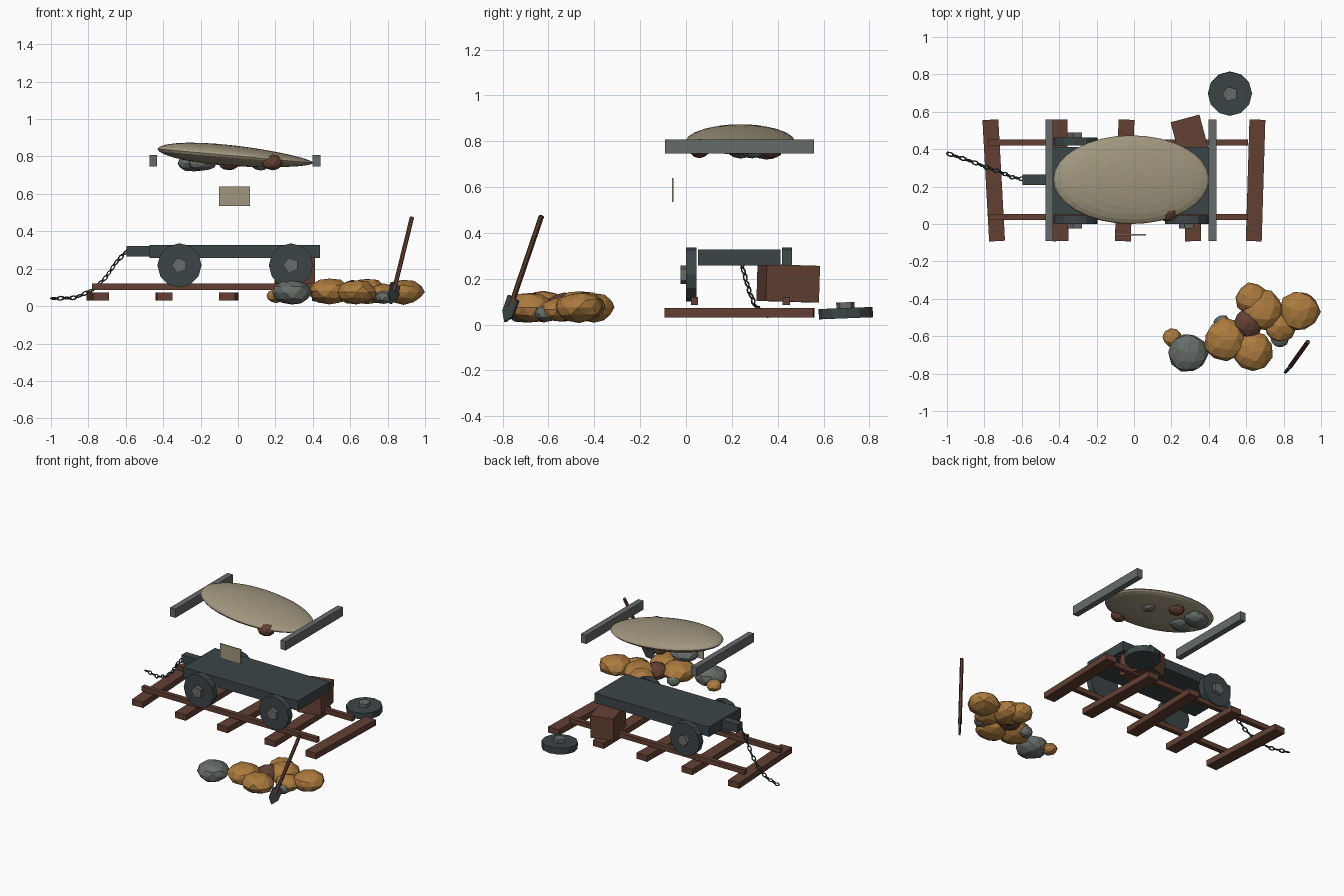
import bpy, bmesh, math, random
from mathutils import Vector, Matrix, Euler

random.seed(4)
cube = bpy.data.objects.get("Cube")
if cube:
    bpy.data.objects.remove(cube)


def material(name, r, g, b):
    col = tuple((c / 255) ** 2.2 for c in (r, g, b)) + (1,)
    m = bpy.data.materials.new(name)
    m.use_nodes = True
    m.diffuse_color = col
    m.node_tree.nodes["Principled BSDF"].inputs["Base Color"].default_value = col
    return m


WOOD = material("dark wood", 98, 66, 54)
IRON = material("dark iron", 62, 71, 72)
STEEL = material("grey steel", 102, 106, 104)
STONE = material("grey stone", 102, 108, 104)
ORE = material("orange ore", 170, 122, 64)
CLOTH = material("tan canvas", 160, 150, 126)


def finish(name, bm, mat, matrix=Matrix()):
    bmesh.ops.recalc_face_normals(bm, faces=bm.faces)
    mesh = bpy.data.meshes.new(name)
    bm.to_mesh(mesh)
    bm.free()
    mesh.materials.append(mat)
    ob = bpy.data.objects.new(name, mesh)
    ob.matrix_world = matrix
    bpy.context.collection.objects.link(ob)
    return ob


def place(loc, rot=(0, 0, 0)):
    return Matrix.Translation(loc) @ Euler(rot).to_matrix().to_4x4()


def box(name, loc, size, mat, rot=(0, 0, 0)):
    bm = bmesh.new()
    bmesh.ops.create_cube(bm, size=1)
    bmesh.ops.scale(bm, vec=size, verts=bm.verts)
    return finish(name, bm, mat, place(loc, rot))


def cylinder(name, radius, depth, sides, mat, matrix):
    bm = bmesh.new()
    bmesh.ops.create_cone(bm, cap_ends=True, segments=sides, radius1=radius,
                          radius2=radius, depth=depth)
    return finish(name, bm, mat, matrix)


def rock(name, loc, size, mat):
    bm = bmesh.new()
    bmesh.ops.create_icosphere(bm, subdivisions=2, radius=1)
    for v in bm.verts:
        v.co *= random.uniform(0.92, 1.04)
    bmesh.ops.scale(bm, vec=size, verts=bm.verts)
    return finish(name, bm, mat, place(loc, (0, 0, random.uniform(0, 0.3))))


def wheel(name, matrix):
    # local +z is the outer side
    cylinder(name, 0.118, 0.045, 12, IRON, matrix)
    hub = matrix @ Matrix.Translation((0, 0, 0.02)) @ Matrix.Rotation(math.pi / 2, 4, "Z")
    cylinder(name + "_hub", 0.042, 0.055, 5, STEEL, hub)


# Track
for i, (x, turn) in enumerate([(-0.75, 0.055), (-0.395, 0.01), (-0.05, -0.03),
                               (0.31, 0.02), (0.65, -0.03)]):
    box(f"sleeper_{i + 1}", (x, 0.233, 0.052), (0.085, 0.65, 0.042), WOOD, (0, 0, turn))
for side, y in (("front", 0.037), ("back", 0.437)):
    box(f"{side}_rail", (-0.085, y, 0.103), (1.39, 0.032, 0.034), WOOD)

# Cart bed and coupler
box("cart_bed", (-0.017, 0.232, 0.293), (0.91, 0.36, 0.07), IRON)
box("coupler", (-0.53, 0.237, 0.293), (0.13, 0.056, 0.058), IRON)

# Wheels: three fitted, one lying on the ground
front, back = math.pi / 2, -math.pi / 2
wheel("front_right_wheel", place((-0.313, 0.023, 0.218), (front, 0, 0)))
wheel("front_left_wheel", place((0.283, 0.023, 0.218), (front, 0, 0)))
wheel("back_right_wheel", place((-0.313, 0.441, 0.218), (back, 0, 0)))
wheel("loose_wheel", place((0.513, 0.697, 0.05), (0.04, 0, 0)))

# Crate propping up the corner without a wheel
box("prop_crate", (0.304, 0.446, 0.18), (0.16, 0.24, 0.16), WOOD, (-0.03, 0, 0.26))

# Chain
path = [Vector(p) for p in [(-0.59, 0.24, 0.30), (-0.65, 0.25, 0.235), (-0.71, 0.275, 0.15),
                            (-0.78, 0.3, 0.085), (-0.87, 0.335, 0.045), (-1.0, 0.378, 0.04)]]
links = 15
lengths = [(b - a).length for a, b in zip(path, path[1:])]


def along(d):
    for a, b, n in zip(path, path[1:], lengths):
        if d <= n:
            return a.lerp(b, d / n), (b - a).normalized()
        d -= n
    return path[-1], (path[-1] - path[-2]).normalized()


for i in range(links):
    pos, tangent = along((i + 0.5) * sum(lengths) / links)
    turn = Matrix.Rotation(math.pi / 2 * (i % 2) + 0.4, 4, "X")
    bpy.ops.mesh.primitive_torus_add(major_segments=8, minor_segments=4,
                                     major_radius=0.012, minor_radius=0.0045)
    link = bpy.context.object
    link.name = f"chain_link_{i + 1}"
    link.data.materials.append(IRON)
    link.matrix_world = (Matrix.Translation(pos) @ tangent.to_track_quat("X", "Z").to_matrix().to_4x4()
                         @ turn @ Matrix.Diagonal((1.45, 0.9, 1, 1)))

# Raised end bars and plate
for side, x in (("right", -0.453), ("left", 0.42)):
    box(f"{side}_end_bar", (x, 0.234, 0.777), (0.042, 0.65, 0.063), STEEL)
box("hanging_plate", (-0.018, -0.058, 0.588), (0.165, 0.008, 0.105), CLOTH)

# Canvas mound: flattened, tilted dome with a full profile
bm = bmesh.new()
bmesh.ops.create_uvsphere(bm, u_segments=32, v_segments=14, radius=1)
for v in bm.verts:
    v.co.z = math.copysign(abs(v.co.z) ** 1.1, v.co.z)
    v.co = (v.co.x * 0.418, v.co.y * 0.237, v.co.z * (0.055 - 0.012 * v.co.x))
finish("canvas_mound", bm, CLOTH, place((-0.015, 0.237, 0.803), (0, 0.09, 0)))

# Load under the canvas
for i, (loc, size, mat) in enumerate([
        ((-0.235, 0.35, 0.763), (0.095, 0.075, 0.045), STONE),
        ((-0.19, 0.24, 0.763), (0.08, 0.065, 0.04), STONE),
        ((0.12, 0.29, 0.755), (0.05, 0.05, 0.03), STONE),
        ((-0.05, 0.37, 0.76), (0.055, 0.05, 0.035), WOOD),
        ((0.185, 0.06, 0.768), (0.06, 0.045, 0.042), WOOD)]):
    rock(f"load_lump_{i + 1}", loc, size, mat)

# Spilled pile: x, y, z, radius, height
for i, (x, y, z, r, h, mat) in enumerate([
        (0.288, -0.69, 0.072, 0.108, 0.068, STONE),
        (0.205, -0.61, 0.055, 0.052, 0.04, ORE),
        (0.487, -0.62, 0.08, 0.115, 0.07, ORE),
        (0.635, -0.68, 0.075, 0.108, 0.068, ORE),
        (0.63, -0.40, 0.075, 0.088, 0.065, ORE),
        (0.69, -0.46, 0.08, 0.112, 0.07, ORE),
        (0.885, -0.465, 0.075, 0.11, 0.068, ORE),
        (0.78, -0.55, 0.065, 0.085, 0.055, ORE),
        (0.61, -0.53, 0.08, 0.08, 0.06, WOOD),
        (0.47, -0.53, 0.05, 0.045, 0.04, STONE),
        (0.78, -0.61, 0.05, 0.052, 0.038, STONE)]):
    rock(f"pile_lump_{i + 1}", (x, y, z), (r, r, h), mat)

# Shovel
tip, foot = Vector((0.93, -0.63, 0.475)), Vector((0.833, -0.765, 0.08))
axis = (tip - foot).normalized()
normal = Vector((1, -1, 0))
normal = (normal - axis * normal.dot(axis)).normalized()
across = normal.cross(axis)
frame = Matrix((across, normal, axis)).transposed().to_4x4()
cylinder("shovel_handle", 0.012, (tip - foot).length, 6, WOOD,
         Matrix.Translation((tip + foot) / 2) @ frame)
bm = bmesh.new()
outline = [(-0.033, 0.04), (0.033, 0.04), (0.033, -0.035), (0, -0.075), (-0.033, -0.035)]
face = bm.faces.new([bm.verts.new((x, -0.006, z)) for x, z in outline])
extruded = bmesh.ops.extrude_face_region(bm, geom=[face])["geom"]
bmesh.ops.translate(bm, vec=(0, 0.012, 0),
                    verts=[g for g in extruded if isinstance(g, bmesh.types.BMVert)])
finish("shovel_blade", bm, IRON, Matrix.Translation(foot) @ frame)
